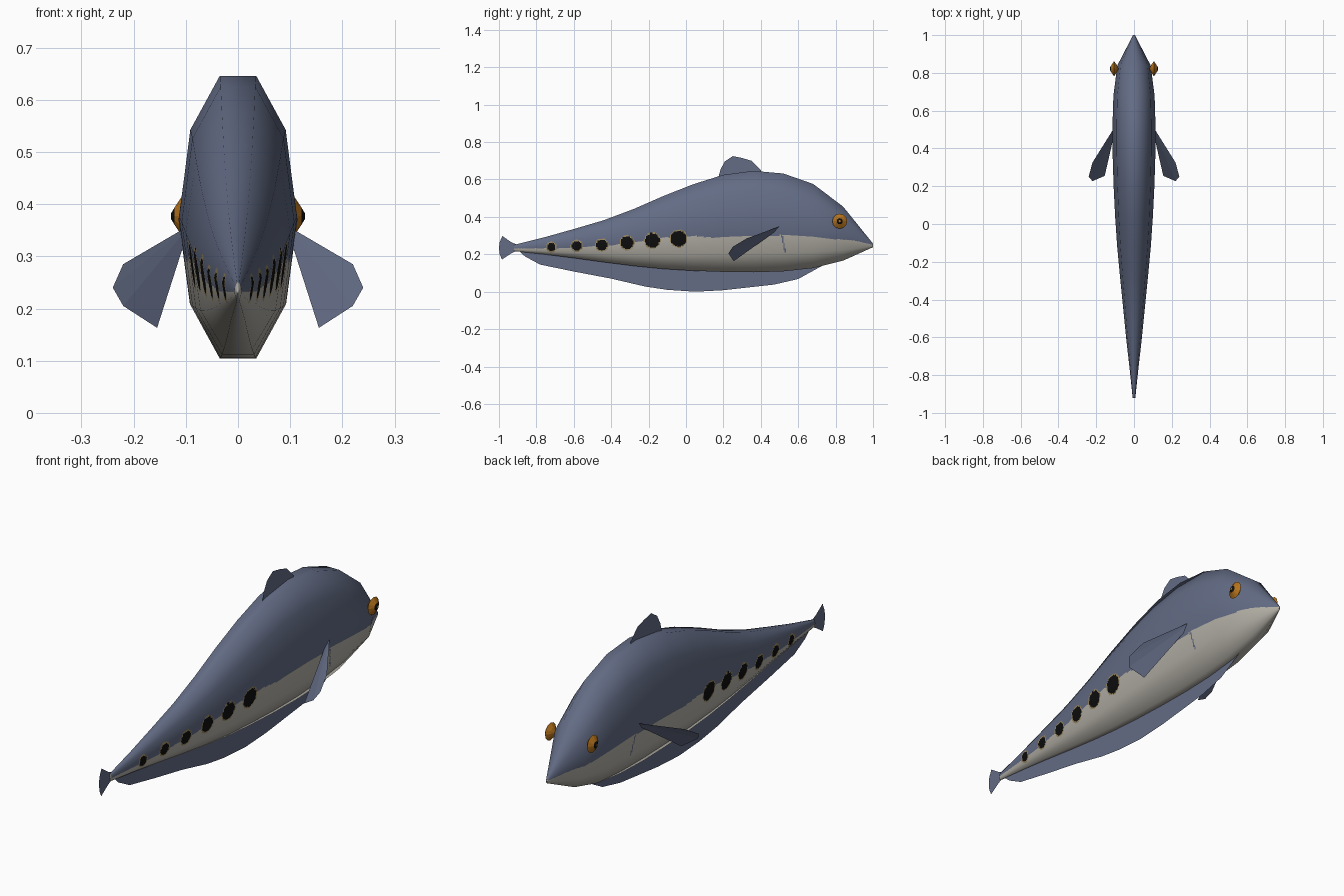
import bpy
import bmesh
import math
from mathutils import Vector

if "Cube" in bpy.data.objects:
    bpy.data.objects.remove(bpy.data.objects["Cube"])


def material(name, rgb):
    m = bpy.data.materials.new(name)
    m.diffuse_color = (*rgb, 1)
    m.use_nodes = True
    m.node_tree.nodes["Principled BSDF"].inputs["Base Color"].default_value = m.diffuse_color
    return m


BLUE = material("slate blue", (0.125, 0.15, 0.235))
BELLY = material("belly grey", (0.46, 0.44, 0.39))
BLACK = material("black", (0.004, 0.004, 0.004))
GOLD = material("dull gold", (0.33, 0.25, 0.12))
ORANGE = material("orange", (0.46, 0.17, 0.012))


def make(name, verts, faces, mats):
    me = bpy.data.meshes.new(name)
    me.from_pydata(verts, [], faces)
    for m in mats:
        me.materials.append(m)
    ob = bpy.data.objects.new(name, me)
    bpy.context.collection.objects.link(ob)
    return ob


def interp(table, y):
    for (a, p), (b, q) in zip(table, table[1:]):
        if y <= b:
            return p + (q - p) * (y - a) / (b - a)
    return table[-1][1]


# Body: ten-sided sections, given as y, half width, top, bottom
SECTIONS = [(-0.92, 0.007, 0.25, 0.217), (-0.76, 0.024, 0.29, 0.2),
            (-0.6, 0.042, 0.335, 0.18), (-0.44, 0.058, 0.382, 0.158),
            (-0.28, 0.074, 0.442, 0.138), (-0.12, 0.089, 0.512, 0.122),
            (0.04, 0.1, 0.575, 0.112), (0.2, 0.108, 0.625, 0.106),
            (0.36, 0.113, 0.646, 0.104), (0.52, 0.114, 0.632, 0.109),
            (0.68, 0.109, 0.576, 0.126), (0.84, 0.088, 0.455, 0.166),
            (1.0, 0.005, 0.257, 0.238)]
SIDES = 10
coarse = []
for y, w, top, bottom in SECTIONS:
    for j in range(SIDES):
        a = math.tau * j / SIDES
        r = (top - bottom) / 2 / math.sin(math.radians(72))
        coarse.append(Vector((w * math.cos(a), y, (top + bottom) / 2 + r * math.sin(a))))


def ring_faces(rows, n):
    return [(i * n + j, (i + 1) * n + j, (i + 1) * n + (j + 1) % n, i * n + (j + 1) % n)
            for i in range(rows - 1) for j in range(n)]


def caps(rows, n):
    return [tuple(range(n)), tuple(reversed(range((rows - 1) * n, rows * n)))]


rough = bpy.data.meshes.new("section_cage")
rough.from_pydata(coarse, [], ring_faces(len(SECTIONS), SIDES))
smooth = [Vector(n.vector) for n in rough.vertex_normals]
bpy.data.meshes.remove(rough)

# Flanks are cut finely so the markings follow clean borders
CUTS = [10, 1, 1, 1, 10, 22, 8, 1, 8, 22]
STEPS = 24
around = [(j, k / CUTS[j]) for j in range(SIDES) for k in range(CUTS[j])]
along = [(i, k / STEPS) for i in range(len(SECTIONS) - 1) for k in range(STEPS)]
along.append((len(SECTIONS) - 2, 1.0))


def blend(data, i, t, j, u):
    j2 = (j + 1) % SIDES
    near = data[i * SIDES + j].lerp(data[i * SIDES + j2], u)
    far = data[(i + 1) * SIDES + j].lerp(data[(i + 1) * SIDES + j2], u)
    return near.lerp(far, t)


points = [blend(coarse, i, t, j, u) for i, t in along for j, u in around]
normals = [blend(smooth, i, t, j, u).normalized() for i, t in along for j, u in around]
n = len(around)
body = make("body", points, ring_faces(len(along), n) + caps(len(along), n),
            [BLUE, BELLY, BLACK, GOLD])

# Markings: belly border, flank spots as y, z, radius, and a gill slit
BORDER = [(-0.92, 0.232), (-0.65, 0.232), (-0.5, 0.243), (-0.38, 0.25), (-0.25, 0.27),
          (-0.1, 0.29), (0.05, 0.297), (0.15, 0.289), (0.4, 0.3), (0.6, 0.302),
          (0.7, 0.292), (0.8, 0.281), (0.9, 0.274), (1.0, 0.25)]
SPOTS = [(-0.72, 0.239, 0.022), (-0.585, 0.245, 0.026), (-0.45, 0.25, 0.029),
         (-0.315, 0.262, 0.034), (-0.18, 0.274, 0.038), (-0.04, 0.284, 0.042)]


def marking(c):
    for y, z, r in SPOTS:
        d = math.hypot(c.y - y, c.z - z)
        if d < r:
            return 2
        if d < r + 0.006:
            return 3
    if 0.21 < c.z < 0.31 and abs(c.y - 0.51 - (0.31 - c.z) * 0.2) < 0.004:
        return 0
    return 1 if c.z < interp(BORDER, c.y) else 0


for p in body.data.polygons:
    p.use_smooth = True
    p.material_index = marking(p.center)
body.data.normals_split_custom_set_from_vertices([tuple(v) for v in normals])


# Flat fins on the centre line, outlined as y, z
def centre_fin(name, outline):
    ob = make(name, [(0, y, z) for y, z in outline], [tuple(range(len(outline)))], [BLUE])
    bm = bmesh.new()
    bm.from_mesh(ob.data)
    bmesh.ops.triangulate(bm, faces=bm.faces[:])
    bm.to_mesh(ob.data)
    bm.free()


centre_fin("dorsal_fin", [(0.17, 0.6), (0.185, 0.655), (0.208, 0.697), (0.25, 0.725),
                          (0.3, 0.715), (0.35, 0.7), (0.4, 0.65), (0.4, 0.62)])
centre_fin("tail_fin", [(-0.9, 0.25), (-0.935, 0.265), (-0.982, 0.298), (-0.996, 0.265),
                        (-1.0, 0.235), (-0.996, 0.2), (-0.984, 0.172), (-0.935, 0.205),
                        (-0.9, 0.222)])
centre_fin("keel_fin", [(-0.9, 0.225), (-0.86, 0.188), (-0.78, 0.145), (-0.6, 0.108),
                        (-0.4, 0.07), (-0.22, 0.028), (-0.1, 0.01), (0.05, 0.0),
                        (0.2, 0.008), (0.47, 0.038), (0.6, 0.068), (0.74, 0.145),
                        (0.74, 0.2), (0.3, 0.15), (-0.3, 0.17)])

# Pectoral fins and eyes, one per side
FIN = [(0.092, 0.53, 0.36), (0.22, 0.325, 0.285), (0.24, 0.25, 0.24),
       (0.22, 0.227, 0.205), (0.155, 0.255, 0.163)]
EYE = [(0.082, 0.002), (0.092, 0.022), (0.106, 0.04), (0.116, 0.025),
       (0.122, 0.016), (0.128, 0.006)]
for side, s in (("right", 1), ("left", -1)):
    make(side + "_pectoral_fin", [(s * x, y, z) for x, y, z in FIN],
         [(0, 1, 2), (0, 2, 3), (0, 3, 4)], [BLUE])
    m = 12
    verts = [(s * x, 0.822 + r * math.cos(math.tau * k / m), 0.377 + r * math.sin(math.tau * k / m))
             for x, r in EYE for k in range(m)]
    eye = make(side + "_eye", verts, ring_faces(len(EYE), m) + caps(len(EYE), m),
               [ORANGE, BLACK])
    # Pupil ring around a bright centre
    for p in eye.data.polygons:
        if abs(p.center.x) > 0.12 and len(p.vertices) == 4:
            p.material_index = 1
    bm = bmesh.new()
    bm.from_mesh(eye.data)
    bmesh.ops.recalc_face_normals(bm, faces=bm.faces[:])
    bm.to_mesh(eye.data)
    bm.free()
